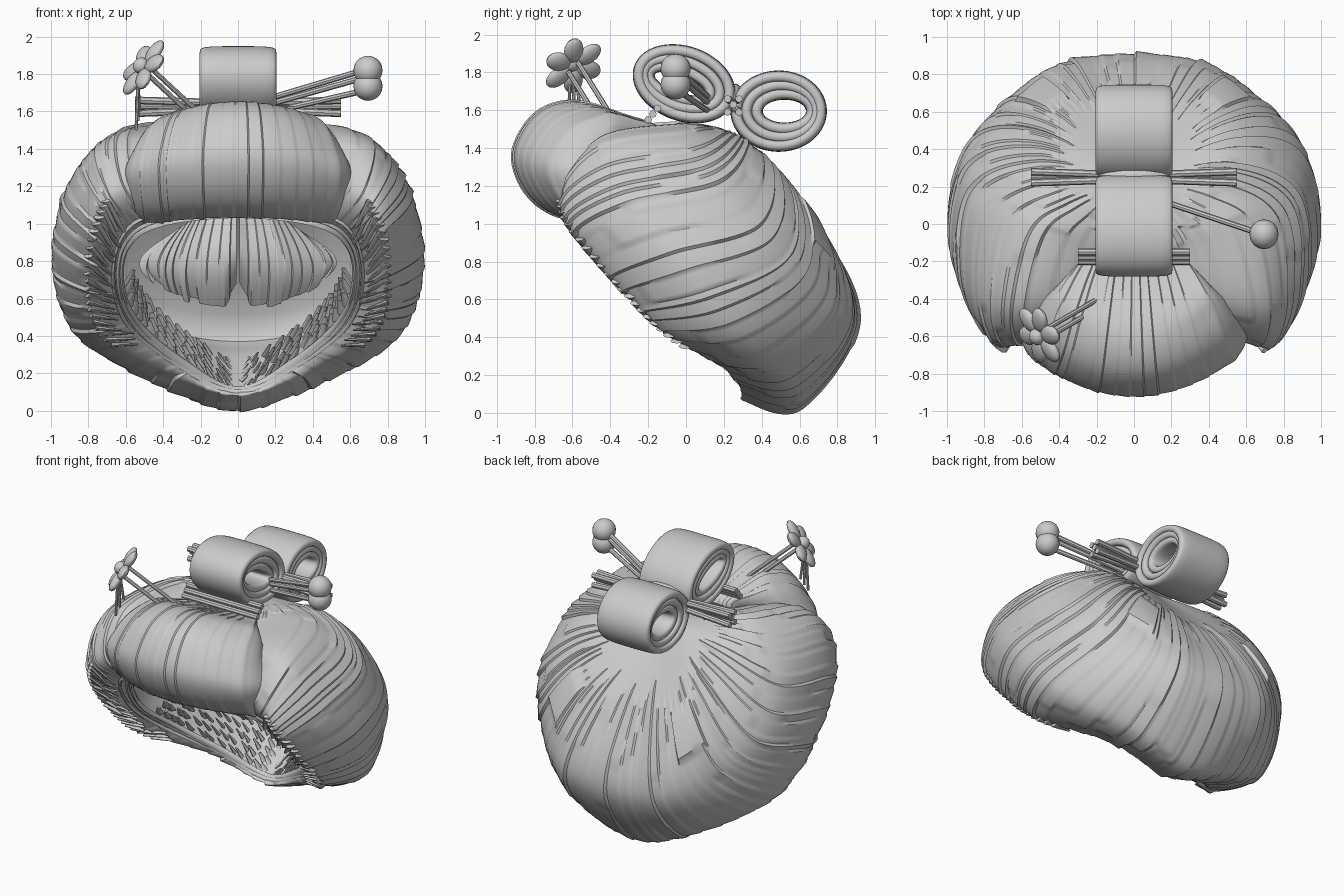
import bpy, bmesh, math, random
from mathutils import Vector as V

random.seed(4)
if "Cube" in bpy.data.objects:
    bpy.data.objects.remove(bpy.data.objects["Cube"])

grey = bpy.data.materials.new("light_grey")
grey.use_nodes = True
grey.diffuse_color = (0.6, 0.6, 0.6, 1)
grey.node_tree.nodes["Principled BSDF"].inputs["Base Color"].default_value = (0.6, 0.6, 0.6, 1)


def finish(name, bm, angle=35):
    mesh = bpy.data.meshes.new(name)
    bm.to_mesh(mesh)
    bm.free()
    ob = bpy.data.objects.new(name, mesh)
    bpy.context.collection.objects.link(ob)
    mesh.materials.append(grey)
    bpy.ops.object.select_all(action="DESELECT")
    ob.select_set(True)
    bpy.context.view_layer.objects.active = ob
    bpy.ops.object.shade_smooth_by_angle(angle=math.radians(angle))


def spline(pts, t, closed=False):
    """Point on a smooth curve through pts, t counted in points."""
    n = len(pts)
    i = math.floor(t) if closed else min(int(t), n - 2)
    f = t - i
    get = (lambda k: pts[k % n]) if closed else (lambda k: pts[max(0, min(n - 1, k))])
    a, b, c, d = (get(i + k) for k in (-1, 0, 1, 2))
    return 0.5 * (2 * b + (c - a) * f + (2 * a - 5 * b + 4 * c - d) * f * f
                  + (3 * b - a - 3 * c + d) * f ** 3)


def grid(rows, closed_u=False, closed_v=False, caps=False):
    bm = bmesh.new()
    vs = [[bm.verts.new(p) for p in r] for r in rows]
    nu, nv = len(vs), len(vs[0])
    for i in range(nu if closed_u else nu - 1):
        for j in range(nv if closed_v else nv - 1):
            k, m = (i + 1) % nu, (j + 1) % nv
            bm.faces.new((vs[i][j], vs[k][j], vs[k][m], vs[i][m]))
    if caps:
        bm.faces.new(vs[0])
        bm.faces.new(vs[-1])
    bm.normal_update()
    return bm


def strands(total, low, high):
    """Overlapping hair locks along a width: sawtooth height and a random number per lock."""
    edges = [0]
    while edges[-1] < total:
        edges.append(edges[-1] + random.uniform(low, high))
    marks = [random.random() for _ in edges]

    def saw(u):
        k = min(max(i for i, e in enumerate(edges) if e <= u), len(edges) - 2)
        return (.2 + .8 * marks[k]) * (u - edges[k]) / (edges[k + 1] - edges[k]), marks[k]
    return saw


def tube(bm, a, b, r1, r2=None, flat=1.0, sides=8):
    a, b = V(a), V(b)
    rot = (b - a).to_track_quat("Z", "Y").to_matrix()
    rings = []
    for p, r in ((a, r1), (b, r1 if r2 is None else r2)):
        rings.append([bm.verts.new(p + rot @ V((r * math.cos(s), r * flat * math.sin(s), 0)))
                      for s in (math.tau * k / sides for k in range(sides))])
    for k in range(sides):
        m = (k + 1) % sides
        bm.faces.new((rings[0][k], rings[0][m], rings[1][m], rings[1][k]))
    bm.faces.new(rings[0][::-1])
    bm.faces.new(rings[1])


def ball(bm, centre, size, rot=None):
    made = bmesh.ops.create_uvsphere(bm, u_segments=16, v_segments=10, radius=1)["verts"]
    for v in made:
        p = V((v.co.x * size[0], v.co.y * size[1], v.co.z * size[2]))
        v.co = V(centre) + (rot @ p if rot else p)


# Half of the hair: profiles from the face opening, over the roll, to the crown
half = [
    [(0, -.5, 1.05), (0, -.52, 1.2), (0, -.36, 1.36), (0, -.15, 1.44), (0, 0, 1.48)],
    [(.42, -.5, 1.0), (.58, -.64, 1.2), (.62, -.45, 1.46), (.52, -.05, 1.53), (.33, .1, 1.52)],
    [(.6, -.36, .87), (.74, -.64, 1.02), (.88, -.38, 1.2), (.84, .1, 1.3), (.5, .28, 1.45)],
    [(.62, -.2, .65), (.8, -.36, .68), (.995, -.03, .8), (.88, .42, .95), (.52, .48, 1.28)],
    [(.52, .04, .45), (.72, -.08, .4), (.87, .28, .42), (.68, .67, .71), (.42, .62, 1.12)],
    [(.28, .25, .25), (.39, .25, .2), (.45, .56, .16), (.4, .86, .52), (.25, .7, 1.0)],
    [(0, .34, .11), (0, .31, .07), (0, .61, .02), (0, .915, .48), (0, .7, .98)],
]
half = [[V(p) for p in col] + [V((0, .25, 1.48))] for col in half]
flip = lambda p: V((-p.x, p.y, p.z))
columns = half + [[flip(p) for p in col] for col in half[-2:0:-1]]
N = len(columns)


def hair(u, v):
    return spline([spline(c, v) for c in columns], u, True)


# Main hair shell: overlapping locks, a smooth crown and two raised tufts behind
NU, NV = 360, 70
saw = strands(N, 0.09, 0.28)
rows = [[hair(N * i / NU, 5 * j / NV) for j in range(NV + 1)] for i in range(NU)]
bm = grid(rows, closed_u=True)
bm.verts.ensure_lookup_table()
moves = []
for i in range(NU):
    u = N * i / NU
    h, mark = saw(u)
    for j in range(NV + 1):
        v = 5 * j / NV
        vert = bm.verts[i * (NV + 1) + j]
        lift = -.006
        if v < 4.15 + .15 * mark:
            layer = (v * .5 + mark * .8) % 1
            lift = .016 * (h - .4) + .008 * (.5 - layer)
        if abs(min(u, N - u) - 4.15) < .32 and abs(v - 3.7) < .28:
            lift = .018
        moves.append((vert, vert.normal * lift * min(1, v + .1)))
for v, d in moves:
    v.co += d
finish("hair_shell", bm)

# Smooth inner cap behind the face opening
rows = []
for i in range(96):
    u = N * i / 96
    a, b, c = hair(u, 0), hair(u, 3), hair(u, 4)
    pts = [a, a.lerp(b, .5), a.lerp(b, .85), c + V((0, -.08, -.1)), V((0, .2, 1.36))]
    rows.append([spline(pts, 4 * j / 16) for j in range(17)])
finish("inner_cap", grid(rows, closed_u=True))

# Rounded bands around the face opening
for k, (v, r) in enumerate(((0, .018), (.15, .014), (.32, .012))):
    rows = []
    for i in range(120):
        c = hair(N * i / 120, v)
        out = V((c.x, 0, c.z - .6)).normalized()
        side = V((0, .7, .7))
        rows.append([c + r * (out * math.cos(s) + side * math.sin(s))
                     for s in (math.tau * m / 6 for m in range(6))])
    finish(f"opening_band_{k + 1}", grid(rows, True, True), 60)

# Flat locks sweeping from each side roll to the opening, and shingled locks inside the nape
bm = bmesh.new()
for mirror in (V, flip):
    for k in range(22):
        u = 1.6 + 2.6 * k / 21
        reach = random.uniform(.25, .55)
        root = hair(u, 1.05)
        tip = hair(u + .06, reach) + V((0, -.035, -.02))
        tube(bm, mirror(root), mirror(tip), .035, .012, .4, 8)
    for row in range(5):
        for k in range(13):
            u = 3.5 + 2.4 * k / 12 + random.uniform(-.06, .06)
            shift = V((0, .03 + .055 * row, .015 + .03 * row))
            a, b = hair(u, 0) + shift, hair(u - .3, 0) + shift + V((-.05, .02, .01))
            tube(bm, mirror(a), mirror(b), .03, .012, .4, 8)
finish("lock_tips", bm)

# Two hanging lobes of hair inside
for side, name in ((1, "left"), (-1, "right")):
    saw = strands(1, .06, .12)
    rows = []
    for i in range(81):
        t = i / 80
        h, mark = saw(t)
        bottom = .55 + .15 * t ** 3 + .04 * mark + .1 * max(0, 1 - t * 8)
        rows.append([V((side * (.008 + t * (.36 + .16 * math.sin(2.3 * s))),
                        .2 - .12 * math.sin(math.pi * s) * (1 - t * t) + .015 * h,
                        1.08 - .14 * t * t + (bottom - 1.08 + .14 * t * t) * s))
                     for s in (j / 14 for j in range(15))])
    finish(f"inner_lobe_{name}", grid(rows))

# Front roll: profile of depth, height and half width, swept across
profile = [V(p) for p in ((-.14, 1.48, .28), (-.36, 1.59, .37), (-.6, 1.655, .46), (-.8, 1.59, .54),
                          (-.92, 1.4, .605), (-.89, 1.22, .605), (-.77, 1.08, .585), (-.6, 1.04, .56),
                          (-.4, 1.25, .46))]
mid = V((-.6, 1.35, .52))
saw = strands(2, .06, .16)
rows = []
for i in range(141):
    t = -1 + i / 70
    edge = max(0, (abs(t) - .86) / .14)
    size = 1 - .3 * (1 - math.sqrt(max(0, 1 - edge ** 2))) + .03 * (saw(t + 1)[0] - .4)
    row = []
    for j in range(54):
        p = spline(profile, j / 6, True)
        p = mid + V(((p.x - mid.x) * size, (p.y - mid.y) * size, p.z - mid.z))
        bend = t * t * max(0, min(1, (-p.x - .15) / .5))
        drop = .05 + .06 * max(0, min(1, (p.y - 1.2) / .3))
        row.append(V((t * p.z, p.x + .25 * bend, p.y - drop * bend)))
    rows.append(row)
finish("front_roll", grid(rows, closed_v=True, caps=True))


# Bow loops: nested rounded bands
def band(name, cy, cz, a, b, tilt, width, thick):
    soft = lambda w: math.copysign(abs(w) ** .5, w)
    rows = []
    for i in range(64):
        s = math.tau * i / 64
        ring = []
        for k in range(24):
            q = math.tau * k / 24
            r = thick * (soft(math.sin(q)) - 1) / 2
            y, z = (a + r) * math.cos(s), (b + r) * math.sin(s)
            ring.append(V((width * soft(math.cos(q)),
                           cy + y * math.cos(tilt) - z * math.sin(tilt),
                           cz + y * math.sin(tilt) + z * math.cos(tilt))))
        rows.append(ring)
    finish(name, grid(rows, True, True), 50)


for label, cy, cz, a, b, tilt, slide in (("front", -.01, 1.74, .28, .198, -.35, -.012),
                                         ("back", .49, 1.595, .255, .215, 0, .015)):
    for k in range(3):
        band(f"bow_{label}_band_{k + 1}", cy + slide * k, cz, a - .038 * k, b - .045 * k, tilt,
             .205 - .01 * k, .065)

# Bow knot with spread tie ends
bm = bmesh.new()
ball(bm, (0, .26, 1.65), (.2, .05, .09))
for side in (1, -1):
    for dy, dz in ((-.03, -.04), (.03, -.04), (-.03, .03), (.03, .03), (0, 0)):
        tube(bm, (side * .12, .25 + dy * .5, 1.63 + dz * .6), (side * .55, .25 + dy, 1.63 + dz), .02)
finish("bow_knot_and_ties", bm)

# Comb under the front loop
bm = bmesh.new()
for k in range(3):
    tube(bm, (-.3, -.2 + .025 * k, 1.55 + .03 * k), (.3, -.2 + .025 * k, 1.55 + .03 * k), .02)
finish("comb", bm)

# Ball hairpin
bm = bmesh.new()
for z in (1.82, 1.735):
    ball(bm, (.695, -.055, z), (.078, .08, .078))
for z0, z1 in ((1.68, 1.82), (1.65, 1.78), (1.61, 1.71)):
    tube(bm, (.1, .14, z0 - .03), (.67, -.05, z1), .016)
finish("ball_hairpin", bm)

# Flower hairpin
bm = bmesh.new()
centre = V((-.505, -.595, 1.835))
face = V((-.72, -.38, .52)).to_track_quat("Z", "Y").to_matrix()
ball(bm, centre + face @ V((0, 0, .02)), (.045, .045, .04), face)
for k in range(6):
    s = math.tau * (k + .25) / 6
    rot = face.copy()
    rot.col[0] = face @ V((math.cos(s), math.sin(s), 0))
    rot.col[1] = face @ V((-math.sin(s), math.cos(s), 0))
    ball(bm, centre + rot.col[0] * .1, (.075, .054, .03), rot)
for d in (-.025, .025):
    tube(bm, centre + V((.02, d, -.01 + d)), (-.2, -.43 + d, 1.56 + d), .014)
for k in range(3):
    tube(bm, centre + V((-.03, .02 * k - .02, -.1)), (-.545 + .01 * k, -.62 + .03 * k, 1.5 + .05 * k), .009)
finish("flower_hairpin", bm)
